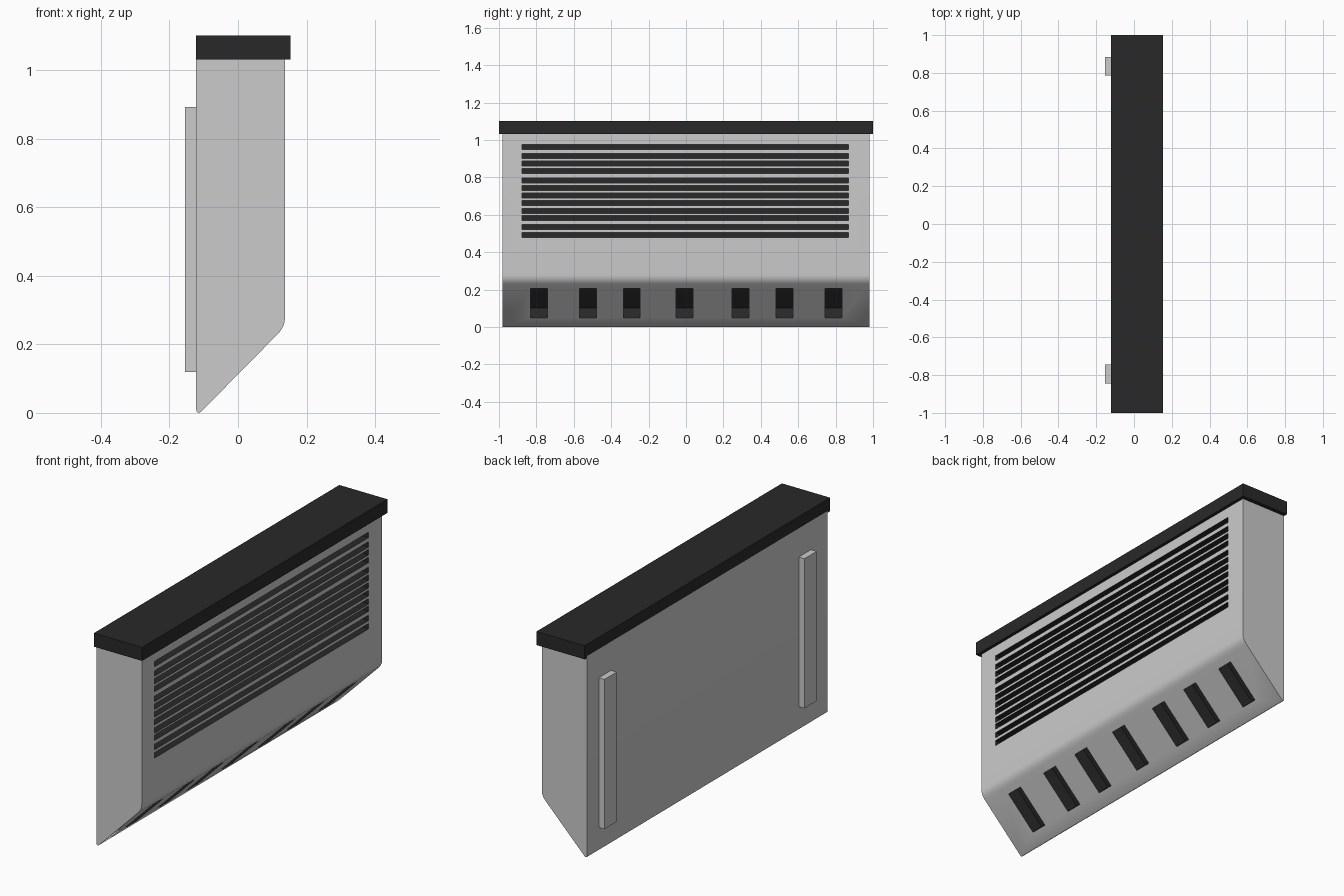
import bpy, bmesh, math
from mathutils import Matrix, Vector

if "Cube" in bpy.data.objects:
    bpy.data.objects.remove(bpy.data.objects["Cube"])

dark = bpy.data.materials.new("dark")
dark.diffuse_color = (0.022, 0.022, 0.022, 1)
dark.use_nodes = True
dark.node_tree.nodes["Principled BSDF"].inputs["Base Color"].default_value = dark.diffuse_color


def add_box(bm, centre, size, angle=0.0, mat=0):
    m = (Matrix.Translation(centre) @ Matrix.Rotation(angle, 4, 'Y')
         @ Matrix.Diagonal((*size, 1)))
    verts = bmesh.ops.create_cube(bm, size=1, matrix=m)["verts"]
    for f in {f for v in verts for f in v.link_faces}:
        f.material_index = mat


def finish(bm, name, mats=()):
    bmesh.ops.recalc_face_normals(bm, faces=bm.faces)
    me = bpy.data.meshes.new(name)
    bm.to_mesh(me)
    bm.free()
    for m in mats:
        me.materials.append(m)
    ob = bpy.data.objects.new(name, me)
    bpy.context.collection.objects.link(ob)
    return ob


# Housing: side profile with a rounded front corner, extruded along y
BACK, FRONT, HALF = -0.122, 0.137, 0.98
a, b, c = Vector((FRONT, 0.28)), Vector((FRONT, 0.251)), Vector((0.116, 0.23))
arc = [a * (1 - t) ** 2 + b * 2 * t * (1 - t) + c * t * t
       for t in (i / 6 for i in range(7))]
profile = [(BACK, 1.04), (FRONT, 1.04), *[tuple(p) for p in arc],
           (-0.108, 0.003), (-0.115, 0.0), (-0.12, 0.003), (BACK, 0.01)]
bm = bmesh.new()
face = bm.faces.new([bm.verts.new((x, -HALF, z)) for x, z in profile])
new = bmesh.ops.extrude_face_region(bm, geom=[face])["geom"]
bmesh.ops.translate(bm, vec=(0, 2 * HALF, 0),
                    verts=[v for v in new if isinstance(v, bmesh.types.BMVert)])
housing = finish(bm, "housing", [None, dark])

# Recesses: horizontal grille slots and tilted vents in the sloping underside
bm = bmesh.new()
for z in (0.963, 0.914, 0.874, 0.834, 0.783, 0.743,
          0.703, 0.663, 0.620, 0.583, 0.535, 0.492):
    add_box(bm, (FRONT, -0.003, z), (0.08, 1.745, 0.028), mat=1)
for y in (-0.786, -0.524, -0.29, -0.008, 0.291, 0.526, 0.788):
    add_box(bm, (0.015, y, 0.1275), (0.15, 0.09, 0.219), math.radians(45), mat=1)
cutter = finish(bm, "recess_cutter", [None, dark])
cutter.hide_render = True

mod = housing.modifiers.new("recesses", 'BOOLEAN')
mod.object = cutter
mod.operation = 'DIFFERENCE'
mod.solver = 'EXACT'
bpy.context.view_layer.objects.active = housing
housing.select_set(True)
bpy.ops.object.modifier_apply(modifier=mod.name)
bpy.data.objects.remove(cutter)
bpy.ops.object.shade_smooth_by_angle(angle=math.radians(30))

# Top cap
bm = bmesh.new()
add_box(bm, (0.0155, 0, 1.066), (0.275, 2.0, 0.07))
finish(bm, "top_cap", [dark])

# Mounting rails on the back
for name, y in (("mounting_rail_left", -0.795), ("mounting_rail_right", 0.835)):
    bm = bmesh.new()
    add_box(bm, (-0.1365, y, 0.506), (0.035, 0.1, 0.772))
    finish(bm, name)
